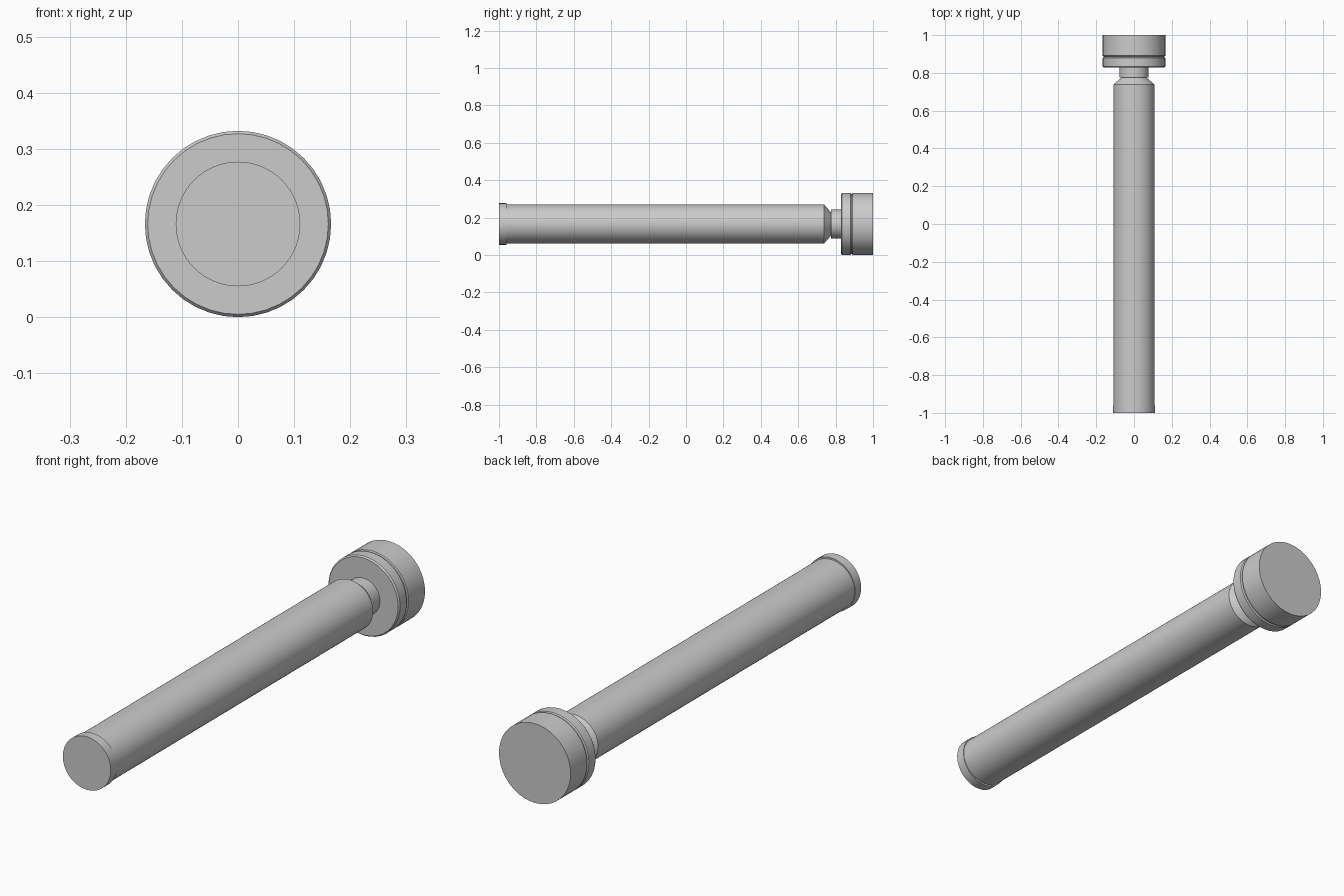
import bpy, bmesh, math

if "Cube" in bpy.data.objects:
    bpy.data.objects.remove(bpy.data.objects["Cube"])

AXIS_Z = 0.166


def lathe(name, profile, segs=64, sx=1.0, sz=1.0):
    """Closed solid of revolution about the y axis; profile is (y, radius)."""
    bm = bmesh.new()
    rings = []
    for y, r in profile:
        ring = []
        for i in range(segs):
            a = 2 * math.pi * i / segs
            ring.append(bm.verts.new((r * sx * math.cos(a), y, AXIS_Z + r * sz * math.sin(a))))
        rings.append(ring)
    for lo, hi in zip(rings, rings[1:]):
        for i in range(segs):
            j = (i + 1) % segs
            bm.faces.new((lo[i], lo[j], hi[j], hi[i]))
    bm.faces.new(rings[0])
    bm.faces.new(rings[-1])
    bmesh.ops.recalc_face_normals(bm, faces=bm.faces)
    mesh = bpy.data.meshes.new(name)
    bm.to_mesh(mesh)
    bm.free()
    ob = bpy.data.objects.new(name, mesh)
    bpy.context.collection.objects.link(ob)
    bpy.ops.object.select_all(action='DESELECT')
    ob.select_set(True)
    bpy.context.view_layer.objects.active = ob
    bpy.ops.object.shade_smooth_by_angle(angle=math.radians(25))
    return ob


# Slightly wider end collar
lathe("end_collar", [(-1.0, 0.111), (-0.96, 0.111)])

# Long shaft, slightly oval, with a tapered shoulder
lathe("shaft", [(-0.97, 0.108), (0.738, 0.108), (0.777, 0.063)], sx=1.01, sz=0.965)

# Narrow neck between shaft and head
lathe("neck", [(0.775, 0.077), (0.835, 0.077)])

# Head disc with a chamfered rim and a shallow groove
lathe("head", [(0.829, 0.161), (0.835, 0.166), (0.879, 0.166), (0.883, 0.161),
               (0.888, 0.161), (0.891, 0.166), (1.0, 0.166)], segs=40)
